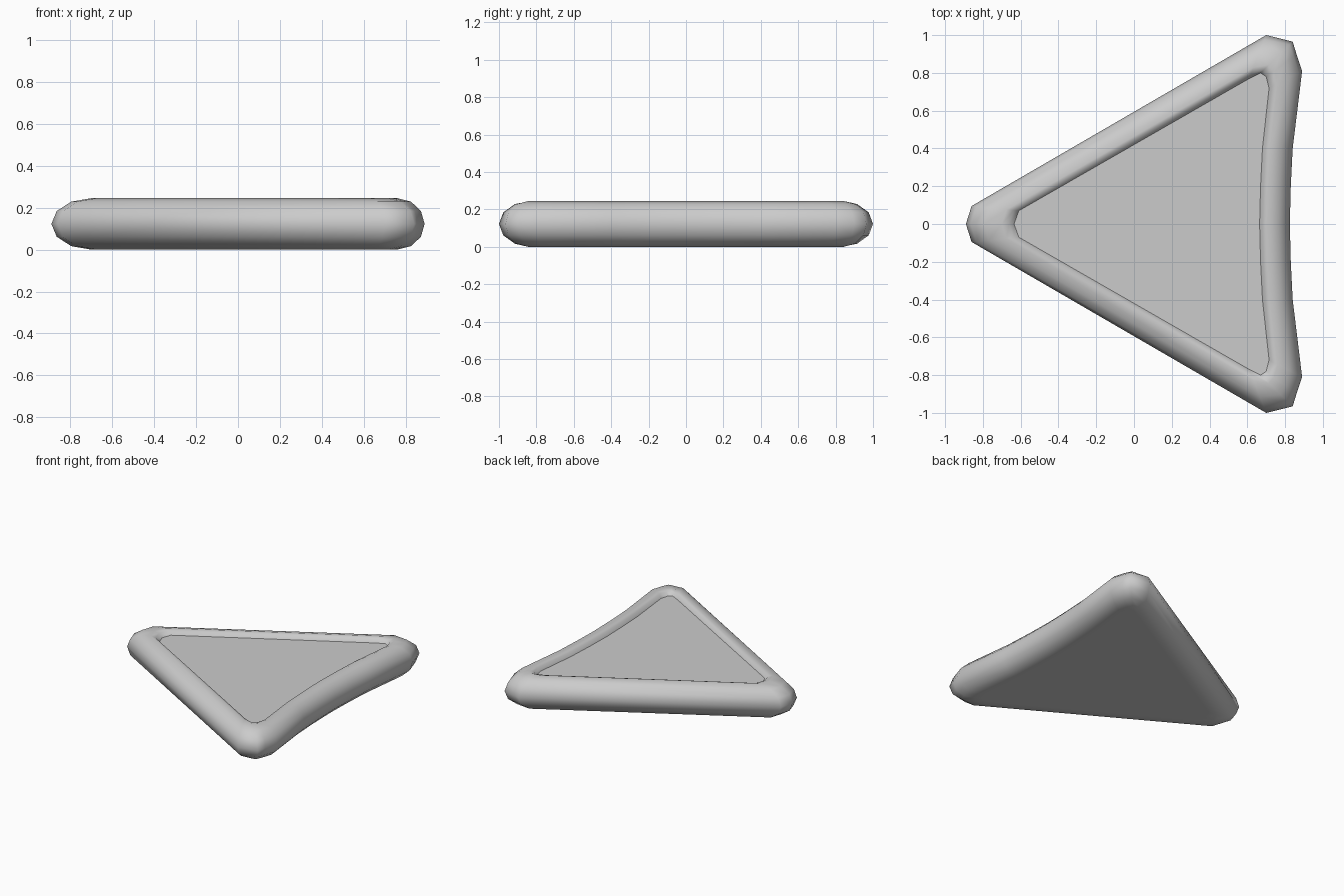
import bpy
import bmesh
from math import sin, cos, radians

cube = bpy.data.objects.get("Cube")
if cube:
    bpy.data.objects.remove(cube)

grey = bpy.data.materials.new("light grey")
grey.use_nodes = True
colour = (0.6, 0.6, 0.6, 1)
grey.diffuse_color = colour
grey.node_tree.nodes["Principled BSDF"].inputs["Base Color"].default_value = colour

R = 0.1225          # rim radius and half height
WIDTH = 0.165       # rim width from outer edge to panel
PANEL_Z = 0.21

# Half outlines from the tip, round the back corner, to the middle of the curved side
outer_half = [(-.89, 0), (-.86, .095), (.70, 1), (.84, .965), (.86, .90),
              (.89, .81), (.84, .4), (.83, .2), (.825, 0)]
inner_half = [(-.635, 0), (-.61, .07), (.61, .77), (.67, .80), (.70, .78),
              (.715, .72), (.68, .4), (.67, .2), (.665, 0)]


def mirrored(half):
    return half + [(x, -y) for x, y in half[-2:0:-1]]


outer, inner = mirrored(outer_half), mirrored(inner_half)


def ring(bm, offset, z):
    t = offset / WIDTH
    return [bm.verts.new((a[0] + (b[0] - a[0]) * t, a[1] + (b[1] - a[1]) * t, z))
            for a, b in zip(outer, inner)]


def make_object(name, bm):
    bmesh.ops.recalc_face_normals(bm, faces=bm.faces)
    mesh = bpy.data.meshes.new(name)
    bm.to_mesh(mesh)
    bm.free()
    mesh.materials.append(grey)
    obj = bpy.data.objects.new(name, mesh)
    bpy.context.collection.objects.link(obj)
    return obj


# Rounded rim with a flat closed underside, swept from the bottom up and over
profile = [(WIDTH, 0)]
profile += [(R - R * cos(radians(a)), R + R * sin(radians(a))) for a in range(-90, 91, 30)]
profile += [(0.148, 0.236), (WIDTH, PANEL_Z)]
bm = bmesh.new()
rings = [ring(bm, o, z) for o, z in profile]
for low, high in zip(rings, rings[1:]):
    for i in range(len(low)):
        j = (i + 1) % len(low)
        bm.faces.new((low[i], low[j], high[j], high[i]))
bm.faces.new(rings[0])
rim = make_object("rim", bm)

# Flat recessed panel inside the rim
bm = bmesh.new()
top = bm.faces.new(ring(bm, WIDTH, PANEL_Z))
panel = make_object("panel", bm)
if panel.data.polygons[0].normal.z < 0:
    panel.data.flip_normals()

# Smooth shading on the rounded rim
bpy.ops.object.select_all(action='DESELECT')
rim.select_set(True)
bpy.context.view_layer.objects.active = rim
bpy.ops.object.shade_smooth_by_angle(angle=radians(65))
